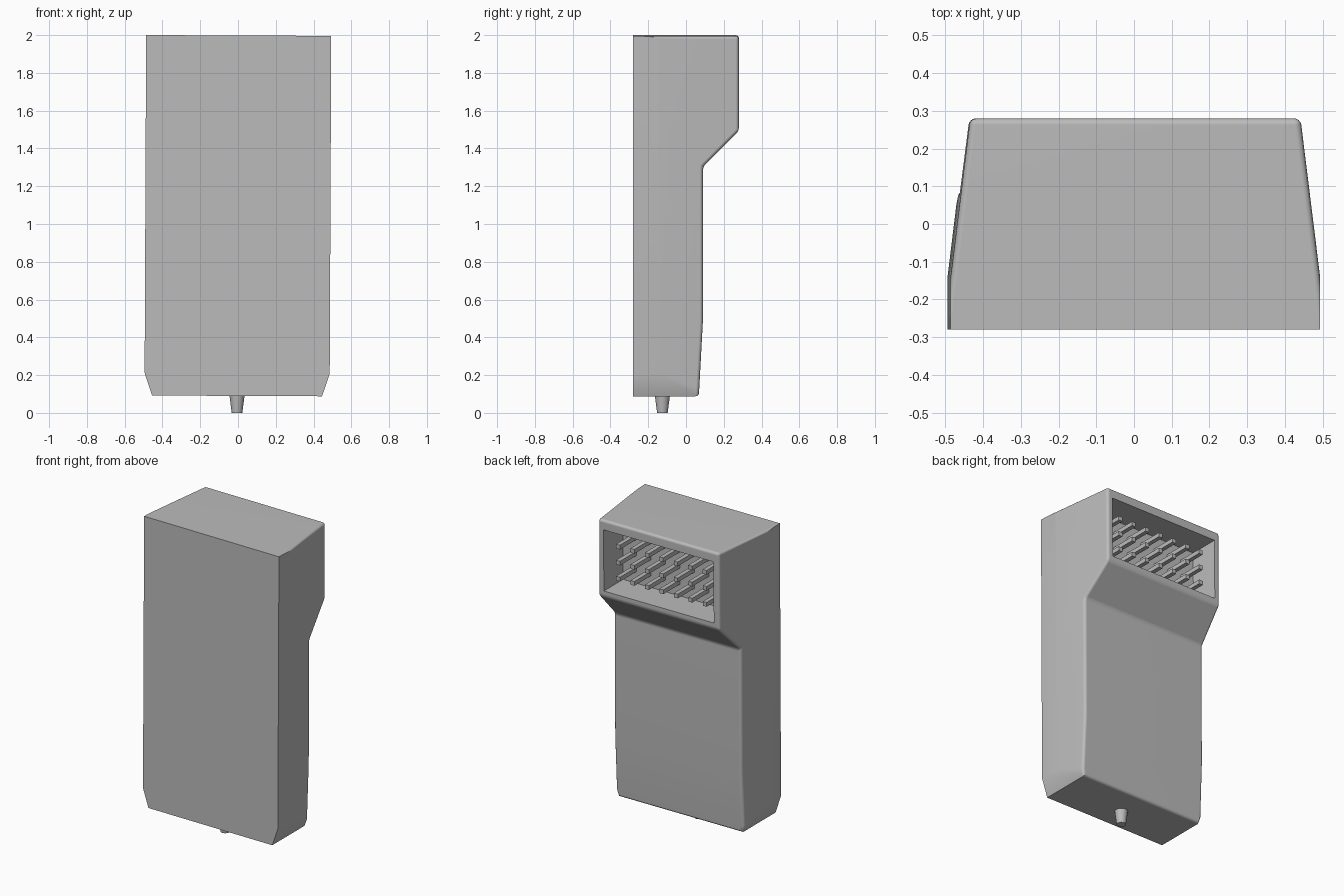
import bpy, bmesh, math
from mathutils import Matrix, Vector

if "Cube" in bpy.data.objects:
    bpy.data.objects.remove(bpy.data.objects["Cube"], do_unlink=True)

grey = bpy.data.materials.new("light grey")
grey.use_nodes = True
grey.diffuse_color = (0.5, 0.5, 0.5, 1)
grey.node_tree.nodes["Principled BSDF"].inputs["Base Color"].default_value = (0.5, 0.5, 0.5, 1)

# The whole body leans very slightly to its left
PIVOT = Vector((-0.001, 0, 1.2))
LEAN = Matrix.Translation(PIVOT) @ Matrix.Rotation(0.0045, 4, 'Y') @ Matrix.Translation(-PIVOT)


def finish(bm, name, smooth=True):
    bmesh.ops.recalc_face_normals(bm, faces=bm.faces[:])
    mesh = bpy.data.meshes.new(name)
    bm.to_mesh(mesh)
    bm.free()
    mesh.materials.append(grey)
    ob = bpy.data.objects.new(name, mesh)
    bpy.context.collection.objects.link(ob)
    ob.matrix_world = LEAN
    if smooth:
        bpy.ops.object.select_all(action='DESELECT')
        ob.select_set(True)
        bpy.context.view_layer.objects.active = ob
        bpy.ops.object.shade_smooth_by_angle(angle=math.radians(32))
        weighted = ob.modifiers.new("even_shading", 'WEIGHTED_NORMAL')
        weighted.keep_sharp = True
    return ob


def cut(bm, point, normal):
    """Trim everything on the normal side of a plane and cap the cut."""
    geom = bm.verts[:] + bm.edges[:] + bm.faces[:]
    res = bmesh.ops.bisect_plane(bm, geom=geom, plane_co=point, plane_no=normal,
                                 clear_outer=True, dist=1e-5)
    edges = [e for e in res["geom_cut"] if isinstance(e, bmesh.types.BMEdge)]
    bmesh.ops.contextual_create(bm, geom=edges)


# Body: side profile extruded across, then trimmed by draft and corner planes
HALF = 0.49
PROFILE = [(-0.28, 0.09), (0.068, 0.09), (0.09, 0.5), (0.09, 1.305),
           (0.28, 1.495), (0.28, 1.998), (-0.28, 1.998)]
bm = bmesh.new()
outline = bm.faces.new([bm.verts.new((-HALF, y, z)) for y, z in PROFILE])
sweep = bmesh.ops.extrude_face_region(bm, geom=[outline])
bmesh.ops.translate(bm, vec=(2 * HALF, 0, 0),
                    verts=[v for v in sweep["geom"] if isinstance(v, bmesh.types.BMVert)])
bmesh.ops.recalc_face_normals(bm, faces=bm.faces[:])
for side in (-1, 1):
    cut(bm, (side * HALF, -0.14, 1), Vector((side * 0.42, 0.052, 0)).normalized())
    cut(bm, (side * HALF, 0, 0.21), Vector((side * 0.12, 0, -0.04)).normalized())
bmesh.ops.recalc_face_normals(bm, faces=bm.faces[:])

# Rounded edges everywhere but around the flat front
rounded = [e for e in bm.edges
           if len(e.link_faces) == 2 and e.calc_face_angle() > math.radians(28)
           and all(v.co.y > -0.2 for v in e.verts)]
bmesh.ops.bevel(bm, geom=rounded, offset=0.02, offset_type='OFFSET', segments=4,
                profile=0.5, affect='EDGES', clamp_overlap=True)

# Socket recess sunk into the upper back
DEPTH = 0.2
bm.normal_update()
panel = max((f for f in bm.faces if f.normal.y > 0.99 and f.calc_center_median().z > 1.5),
            key=lambda f: f.calc_area())
bmesh.ops.inset_individual(bm, faces=[panel], thickness=0.03)
for v in panel.verts:
    if v.co.z > 1.8:
        v.co.z -= 0.025
sunk = bmesh.ops.extrude_discrete_faces(bm, faces=[panel])["faces"]
bmesh.ops.translate(bm, vec=(0, -DEPTH, 0), verts=sunk[0].verts[:])
bmesh.ops.remove_doubles(bm, verts=bm.verts[:], dist=1e-5)
finish(bm, "body")

# Contact pins standing on the recess floor
COLUMNS, ROWS, PITCH = 7, 3, 0.105
bm = bmesh.new()
for col in range(COLUMNS):
    for row in range(ROWS):
        place = Matrix.Translation(((col - (COLUMNS - 1) / 2) * PITCH, 0.165,
                                    1.73 + (row - 1) * PITCH))
        bmesh.ops.create_cube(bm, size=1, matrix=place @ Matrix.Diagonal((0.028, 0.175, 0.028, 1)))
finish(bm, "contact_pins", smooth=False)

# Tapered nub under the bottom
bm = bmesh.new()
bmesh.ops.create_cone(bm, cap_ends=True, segments=32, radius1=0.028, radius2=0.041,
                      depth=0.1, matrix=Matrix.Translation((0, -0.125, 0.05)))
finish(bm, "bottom_nub")
